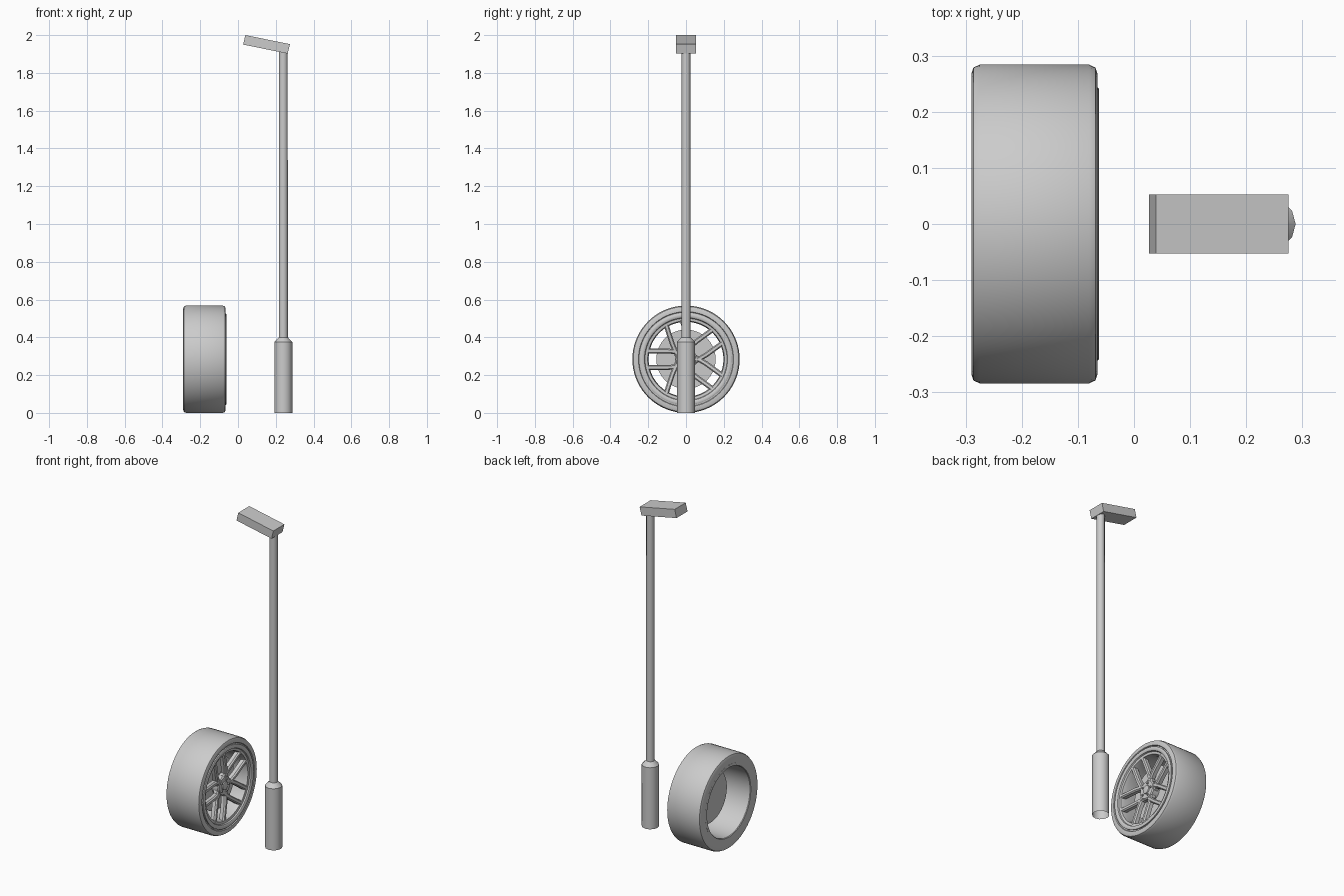
import bpy, bmesh
from math import sin, cos, pi, radians

if "Cube" in bpy.data.objects:
    bpy.data.objects.remove(bpy.data.objects["Cube"])

CX, CZ = 0.24, 0.284          # lamp post x, wheel centre height


def finish(name, bm, angle=35):
    bmesh.ops.recalc_face_normals(bm, faces=bm.faces)
    me = bpy.data.meshes.new(name)
    bm.to_mesh(me)
    bm.free()
    ob = bpy.data.objects.new(name, me)
    bpy.context.collection.objects.link(ob)
    bpy.ops.object.select_all(action='DESELECT')
    ob.select_set(True)
    bpy.context.view_layer.objects.active = ob
    bpy.ops.object.shade_smooth_by_angle(angle=radians(angle))
    return ob


def lathe(bm, profile, place, n, closed=False, cap=False):
    """Revolve (along, radius) points; place(along, u, v) gives the position."""
    rings = [[bm.verts.new(place(a, r * cos(2 * pi * i / n), r * sin(2 * pi * i / n)))
              for i in range(n)] for a, r in profile]
    pairs = list(zip(rings, rings[1:])) + ([(rings[-1], rings[0])] if closed else [])
    for p, q in pairs:
        for i in range(n):
            j = (i + 1) % n
            bm.faces.new((p[i], p[j], q[j], q[i]))
    if cap:
        bm.faces.new(rings[0])
        bm.faces.new(rings[-1])


def post(a, u, v):
    return (CX + u, v, a)


def wheel(a, u, v):
    return (a, u, CZ + v)


# lamp post: wide base, shoulder, thin pole
bm = bmesh.new()
lathe(bm, [(0, .048), (.375, .048), (.4, .024), (1.92, .023)], post, 12)
finish("lamp_post", bm)

# tilted lamp head
bm = bmesh.new()
side = [(.027, 1.95), (.263, 1.902), (.275, 1.952), (.039, 2.0)]
a = [bm.verts.new((x, -.053, z)) for x, z in side]
b = [bm.verts.new((x, .053, z)) for x, z in side]
bm.faces.new(a)
bm.faces.new(b)
for i in range(4):
    j = (i + 1) % 4
    bm.faces.new((a[i], a[j], b[j], b[i]))
finish("lamp_head", bm)

# tyre
bm = bmesh.new()
lathe(bm, [(-.275, .212), (-.288, .222), (-.29, .235), (-.29, .268), (-.286, .279),
           (-.275, .284), (-.08, .284), (-.069, .279), (-.065, .268), (-.065, .252),
           (-.071, .249), (-.071, .235), (-.09, .22)], wheel, 72, closed=True)
finish("tyre", bm)

# rim barrel with stepped outer lip
bm = bmesh.new()
lathe(bm, [(-.08, .243), (-.064, .243), (-.062, .24), (-.062, .226), (-.066, .22),
           (-.074, .217), (-.076, .203), (-.1, .198), (-.15, .204), (-.285, .208),
           (-.289, .211), (-.289, .226), (-.275, .228)], wheel, 72)
finish("rim", bm)

# five pairs of parallel spokes, bevelled toward the outside
bm = bmesh.new()
for k in range(5):
    t = pi + k * 2 * pi / 5
    for off in (-.044, .044):
        rings = []
        for r, x in ((.03, -.094), (.1, -.084), (.204, -.074)):
            sec = [(-.013, -.03), (-.013, -.008), (-.007, 0),
                   (.007, 0), (.013, -.008), (.013, -.03)]
            ring = []
            for w, d in sec:
                s = off * (.85 if r < .05 else 1) + w
                ring.append(bm.verts.new(wheel(
                    x + d, r * cos(t) - s * sin(t), r * sin(t) + s * cos(t))))
            rings.append(ring)
        for p, q in zip(rings, rings[1:]):
            for i in range(6):
                j = (i + 1) % 6
                bm.faces.new((p[i], p[j], q[j], q[i]))
        bm.faces.new(rings[0])
        bm.faces.new(rings[-1])
finish("spokes", bm, 25)

# hub with centre cap and wheel nuts
bm = bmesh.new()
lathe(bm, [(-.14, .058), (-.096, .058), (-.09, .052), (-.09, .026), (-.084, .024),
           (-.082, .018)], wheel, 40, cap=True)
for k in range(5):
    t = k * 2 * pi / 5
    lathe(bm, [(-.095, .007), (-.083, .006)],
          lambda a, u, v: wheel(a, .038 * cos(t) + u, .038 * sin(t) + v), 6, cap=True)
finish("hub", bm)

# brake disc behind the spokes
bm = bmesh.new()
lathe(bm, [(-.165, .157), (-.135, .157)], wheel, 64, cap=True)
finish("brake_disc", bm)
